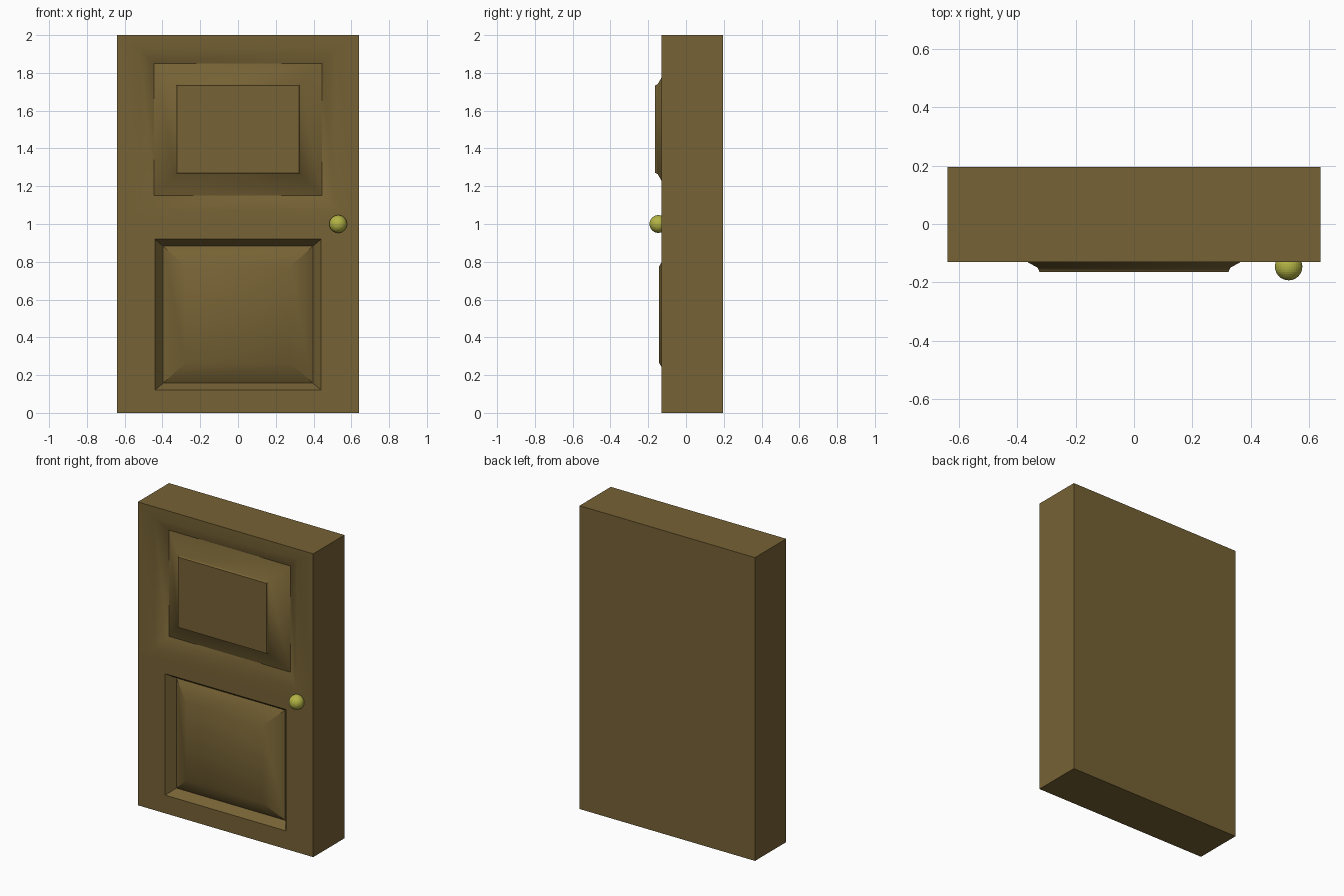
import bpy, bmesh, math
from mathutils import Matrix

if "Cube" in bpy.data.objects:
    bpy.data.objects.remove(bpy.data.objects["Cube"])

FRONT, BACK, HALF_W = -0.13, 0.195, 0.64


def material(name, color):
    m = bpy.data.materials.new(name)
    m.diffuse_color = (*color, 1)
    m.use_nodes = True
    m.node_tree.nodes["Principled BSDF"].inputs["Base Color"].default_value = m.diffuse_color
    return m


def add_object(name, bm, mat):
    bmesh.ops.recalc_face_normals(bm, faces=bm.faces)
    mesh = bpy.data.meshes.new(name)
    bm.to_mesh(mesh)
    bm.free()
    obj = bpy.data.objects.new(name, mesh)
    bpy.context.collection.objects.link(obj)
    mesh.materials.append(mat)
    return obj


def panel_half(bm, z0, z1, rings):
    """Half of the door: nested rectangles (half width, bottom, top, y) from back to panel centre."""
    rects = [(HALF_W, z0, z1, BACK), (HALF_W, z0, z1, FRONT)] + rings
    loops = [[bm.verts.new(p) for p in
              ((-w, y, a), (w, y, a), (w, y, b), (-w, y, b))]
             for w, a, b, y in rects]
    bm.faces.new(loops[0])
    bm.faces.new(loops[-1])
    for i, (p, q) in enumerate(zip(loops, loops[1:])):
        for k in range(4):
            n = (k + 1) % 4
            # leave out the hidden wall where the halves meet
            if i == 0 and p[k].co.z == p[n].co.z == 1.0:
                continue
            bm.faces.new((p[k], p[n], q[n], q[k]))


# Door slab with two sunken, raised-centre panels
bm = bmesh.new()
panel_half(bm, 0.0, 1.0, [
    (0.44, 0.12, 0.92, FRONT),
    (0.397, 0.157, 0.883, -0.075),
    (0.277, 0.265, 0.775, -0.143)])
panel_half(bm, 1.0, 2.0, [
    (0.52, 1.07, 1.93, FRONT),
    (0.445, 1.15, 1.85, -0.086),
    (0.33, 1.265, 1.74, -0.15),
    (0.324, 1.271, 1.734, -0.164)])
bmesh.ops.remove_doubles(bm, verts=bm.verts, dist=1e-4)
door = add_object("door", bm, material("wood", (0.18, 0.122, 0.035)))
bpy.context.view_layer.objects.active = door
door.select_set(True)
bpy.ops.object.shade_smooth_by_angle(angle=math.radians(41.5))

# Round knob, poles facing front and back
bm = bmesh.new()
bmesh.ops.create_uvsphere(bm, u_segments=32, v_segments=16, radius=0.047,
                          matrix=Matrix.Translation((0.53, -0.146, 1.0))
                          @ Matrix.Rotation(math.pi / 2, 4, 'X'))
add_object("knob", bm, material("brass", (0.45, 0.45, 0.06)))
